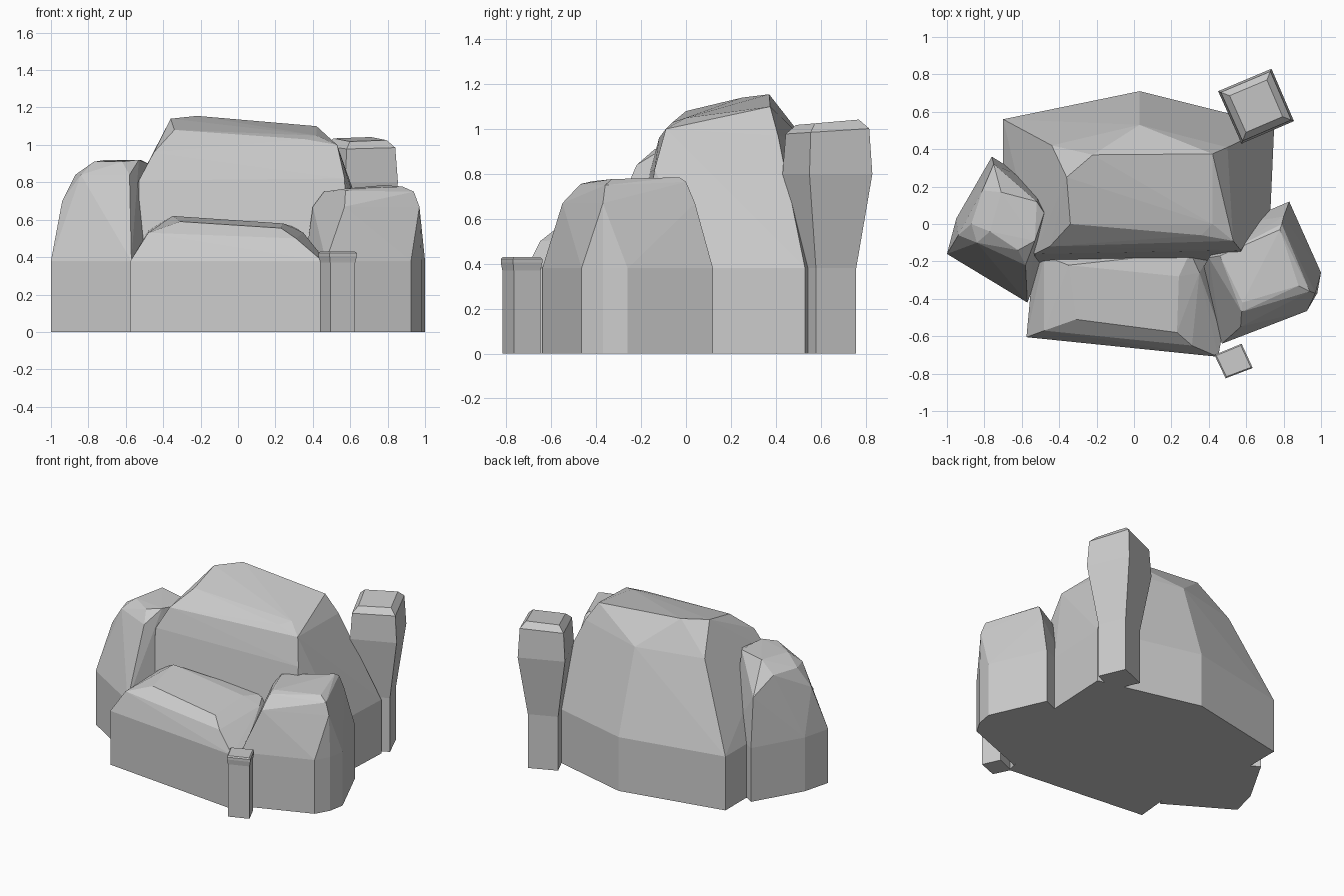
import bpy, bmesh


def finish(name, bm):
    bmesh.ops.recalc_face_normals(bm, faces=bm.faces)
    mesh = bpy.data.meshes.new(name)
    bm.to_mesh(mesh)
    bm.free()
    obj = bpy.data.objects.new(name, mesh)
    bpy.context.collection.objects.link(obj)


def boulder(name, base, upper, wall=0.38):
    """Upright wall on a footprint, closed by a faceted convex cap."""
    bm = bmesh.new()
    for x, y in base:
        bm.verts.new((x, y, 0))
        bm.verts.new((x, y, wall))
    for p in upper:
        bm.verts.new(p)
    res = bmesh.ops.convex_hull(bm, input=bm.verts[:])
    loose = [v for v in bm.verts if not v.link_faces]
    bmesh.ops.delete(bm, geom=loose, context='VERTS')
    bmesh.ops.dissolve_limit(bm, angle_limit=0.02, verts=bm.verts[:], edges=bm.edges[:])
    finish(name, bm)


def pillar(name, outline, levels, slope=0.0):
    """Loft of scaled outlines; levels are (height, scale)."""
    bm = bmesh.new()
    n = len(outline)
    cx = sum(p[0] for p in outline) / n
    cy = sum(p[1] for p in outline) / n
    rings = []
    for i, (z, s) in enumerate(levels):
        tilt = slope if i >= len(levels) - 2 else 0
        rings.append([bm.verts.new((cx + (x - cx) * s, cy + (y - cy) * s,
                                    z + tilt * (y - cy))) for x, y in outline])
    for a, b in zip(rings, rings[1:]):
        for i in range(n):
            j = (i + 1) % n
            bm.faces.new((a[i], a[j], b[j], b[i]))
    bm.faces.new(rings[0])
    bm.faces.new(rings[-1])
    finish(name, bm)


# Large central boulder
boulder("main_boulder",
        [(-0.70, 0.56), (0.03, 0.71), (0.75, 0.53), (0.73, 0.08),
         (0.58, -0.20), (-0.53, -0.22), (-0.70, 0.0)],
        [(-0.53, -0.16, 0.81), (-0.45, -0.12, 0.96), (-0.34, 0.0, 1.08),
         (0.36, -0.06, 1.03), (0.53, -0.09, 1.0), (0.57, -0.14, 0.82),
         (0.42, 0.0, 1.05), (0.42, 0.375, 1.10), (-0.22, 0.37, 1.155),
         (-0.36, 0.25, 1.14), (-0.44, 0.42, 0.95), (0.03, 0.53, 0.95),
         (0.50, 0.41, 0.97)])

# Low slab in front
boulder("front_boulder",
        [(-0.575, -0.605), (0.45, -0.71), (0.47, -0.60), (0.42, -0.15), (-0.53, -0.12)],
        [(-0.48, -0.57, 0.53), (0.31, -0.65, 0.50), (-0.31, -0.51, 0.59),
         (0.23, -0.58, 0.555), (-0.35, -0.22, 0.62), (0.24, -0.28, 0.58),
         (0.35, -0.26, 0.53), (-0.48, -0.17, 0.54), (0.30, -0.15, 0.56)])

# Right boulder
boulder("right_boulder",
        [(0.83, 0.12), (1.0, -0.26), (0.98, -0.37), (0.925, -0.465),
         (0.47, -0.64), (0.36, -0.25), (0.55, 0.0)],
        [(0.57, -0.55, 0.67), (0.97, -0.37, 0.67), (0.80, 0.04, 0.67),
         (0.40, -0.18, 0.67), (0.575, -0.47, 0.755), (0.94, -0.36, 0.75),
         (0.88, -0.33, 0.777), (0.78, -0.03, 0.785), (0.79, 0.0, 0.765),
         (0.46, -0.17, 0.75), (0.58, -0.42, 0.767)])

# Left boulder
boulder("left_boulder",
        [(-0.76, 0.36), (-0.95, 0.03), (-1.0, -0.16), (-0.57, -0.42),
         (-0.45, -0.10), (-0.50, 0.20)],
        [(-0.94, -0.06, 0.70), (-0.87, 0.0, 0.84), (-0.81, 0.18, 0.84),
         (-0.71, 0.17, 0.92), (-0.52, 0.12, 0.92), (-0.48, 0.06, 0.90),
         (-0.53, -0.09, 0.92), (-0.62, -0.14, 0.91), (-0.77, -0.04, 0.91),
         (-0.58, -0.22, 0.84), (-0.75, 0.32, 0.72), (-0.84, -0.10, 0.84)])

# Free-standing pillar at the back right
pillar("back_pillar",
       [(0.45, 0.71), (0.735, 0.83), (0.855, 0.55), (0.575, 0.43)],
       [(0, 0.64), (0.38, 0.64), (0.80, 1.0), (0.99, 0.93), (1.03, 0.70)], 0.06)

# Small post at the front right
pillar("front_post",
       [(0.43, -0.70), (0.575, -0.64), (0.635, -0.77), (0.49, -0.825)],
       [(0, 0.92), (0.37, 0.92), (0.405, 1.0), (0.422, 1.0), (0.43, 0.9)])
